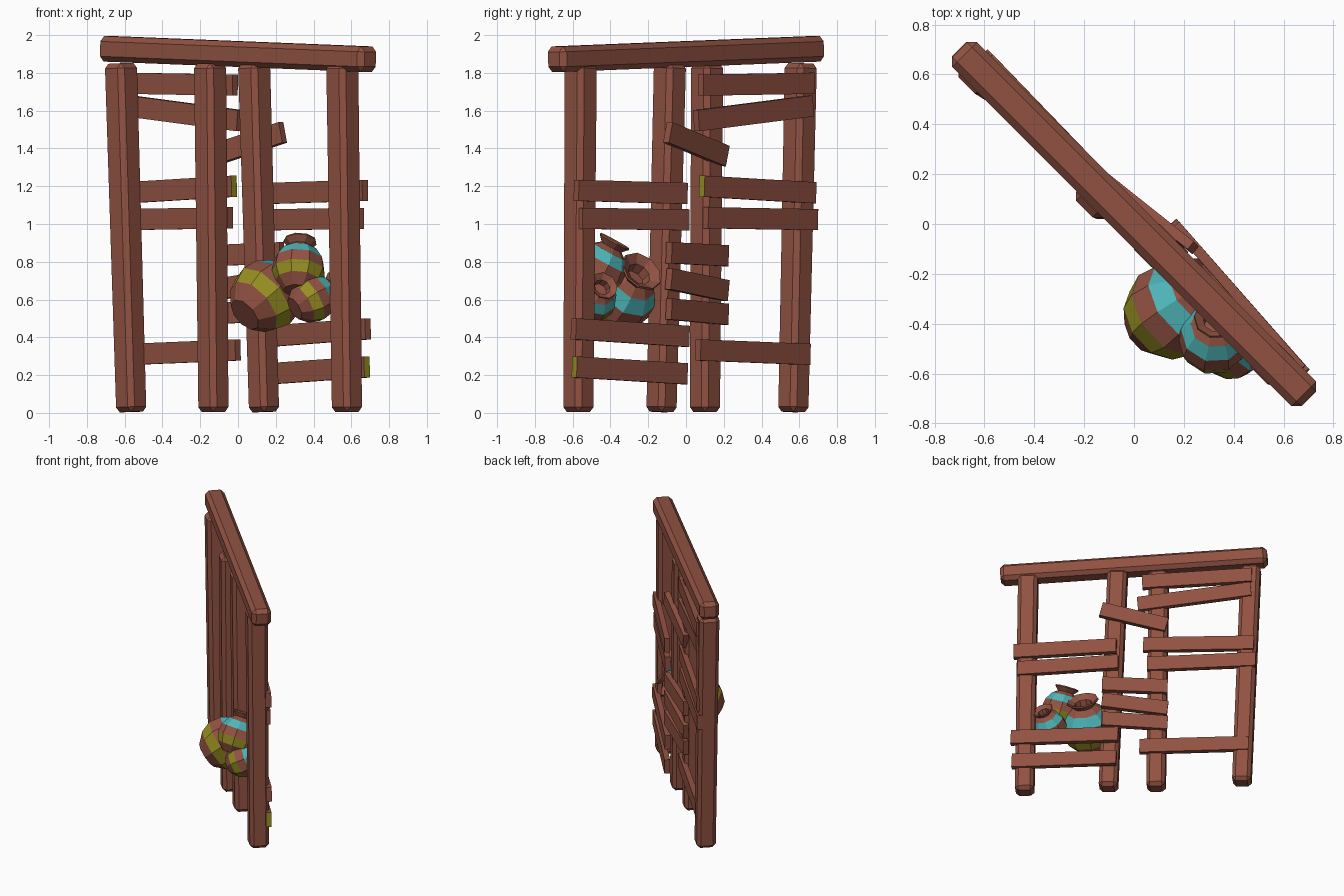
import bpy, bmesh, math
from mathutils import Vector

if "Cube" in bpy.data.objects:
    bpy.data.objects.remove(bpy.data.objects["Cube"])

S = math.sqrt(2)
N = Vector((1, 1, 0)) / S      # back of the frame
U = Vector((1, -1, 0)) / S     # along the frame


def material(name, rgb):
    m = bpy.data.materials.new(name)
    m.diffuse_color = (*rgb, 1)
    m.use_nodes = True
    m.node_tree.nodes["Principled BSDF"].inputs["Base Color"].default_value = m.diffuse_color
    return m


MATS = [material("brown clay", (0.285, 0.085, 0.055)),
        material("olive", (0.30, 0.27, 0.015)),
        material("teal", (0.075, 0.46, 0.48))]


def finish(name, bm):
    bmesh.ops.recalc_face_normals(bm, faces=bm.faces)
    me = bpy.data.meshes.new(name)
    bm.to_mesh(me)
    bm.free()
    for m in MATS:
        me.materials.append(m)
    ob = bpy.data.objects.new(name, me)
    bpy.context.collection.objects.link(ob)
    return ob


def bar(name, p, q, depth, height, bevel=0, taper=1, olive_end=False):
    """Box from p to q; depth runs across the frame, height is the other side."""
    d = (q - p).normalized()
    side = d.cross(N).normalized()
    n = side.cross(d).normalized()
    bm = bmesh.new()
    rings = []
    for c, k in ((p, taper), (q, 1)):
        rings.append([bm.verts.new(c + n * a * depth * k / 2 + side * b * height * k / 2)
                      for a, b in ((-1, -1), (1, -1), (1, 1), (-1, 1))])
    first = bm.faces.new(rings[0])
    bm.faces.new(rings[1])
    if olive_end:
        first.material_index = 1
    for i in range(4):
        j = (i + 1) % 4
        bm.faces.new((rings[0][i], rings[0][j], rings[1][j], rings[1][i]))
    bmesh.ops.recalc_face_normals(bm, faces=bm.faces)
    if bevel:
        bmesh.ops.bevel(bm, geom=bm.edges[:], offset=bevel, segments=1,
                        affect='EDGES', clamp_overlap=True)
    return finish(name, bm)


# Top beam
bar("top_beam", U * -0.99 + Vector((0, 0, 1.928)), U * 0.99 + Vector((0, 0, 1.872)),
    0.14, 0.135, 0.028)

# Leaning posts: bottom x, y and top x, y
for i, (bx, by, tx, ty) in enumerate([(-0.565, 0.568, -0.62, 0.608),
                                      (-0.13, 0.10, -0.148, 0.112),
                                      (0.138, -0.13, 0.085, -0.085),
                                      (0.577, -0.57, 0.552, -0.557)]):
    bar(f"post_{i + 1}", Vector((bx, by, 0.005)), Vector((tx, ty, 1.85)),
        0.146, 0.146, 0.026, taper=0.95)

# Planks on the back: start y, z, then end y, z; bays set the depth at each end
T = 0.04
BAYS = {"left": (0.045, 0.06), "middle": (0.10, 0.045), "right": (0.065, 0.115)}
PLANKS = [("left", 0.065, 1.735, 0.68, 1.745, 0),
          ("left", 0.04, 1.547, 0.675, 1.625, 0),
          ("middle", -0.11, 1.485, 0.22, 1.36, 0),
          ("left", 0.07, 1.20, 0.69, 1.165, 1),
          ("left", 0.09, 1.033, 0.70, 1.023, 0),
          ("right", -0.595, 1.178, 0.01, 1.162, 0),
          ("right", -0.575, 1.03, 0.02, 1.022, 0),
          ("middle", -0.105, 0.848, 0.225, 0.832, 0),
          ("middle", -0.105, 0.71, 0.225, 0.647, 0),
          ("middle", -0.105, 0.55, 0.225, 0.522, 0),
          ("right", -0.61, 0.445, 0.02, 0.405, 0),
          ("right", -0.605, 0.243, 0.01, 0.207, 1),
          ("left", 0.05, 0.333, 0.66, 0.31, 0)]
for i, (bay, y1, z1, y2, z2, olive) in enumerate(PLANKS):
    n1, n2 = BAYS[bay]
    p = U * (n1 - T / 2 - S * y1) + N * n1 + Vector((0, 0, z1))
    q = U * (n2 + T / 2 - S * y2) + N * n2 + Vector((0, 0, z2))
    bar(f"plank_{i + 1}", p, q, T, 0.112, olive_end=bool(olive))

# Banded pots: radius and height along the axis for a body radius of 1
PROFILE = [(0.5, -0.9), (0.85, -0.52), (1, -0.1), (0.93, 0.35), (0.68, 0.74),
           (0.42, 0.93), (0.62, 1.14), (0.6, 1.2), (0.34, 1.04), (0.3, 0.75)]
BANDS = {1: 1, 3: 2}           # profile segment -> material
SIDES = 9


def pot(name, centre, axis, r):
    bm = bmesh.new()
    rings = [[bm.verts.new((pr * math.cos(2 * math.pi * k / SIDES),
                            pr * math.sin(2 * math.pi * k / SIDES), h))
              for k in range(SIDES)] for pr, h in PROFILE]
    for s, (a, b) in enumerate(zip(rings, rings[1:])):
        for k in range(SIDES):
            j = (k + 1) % SIDES
            f = bm.faces.new((a[k], a[j], b[j], b[k]))
            f.material_index = BANDS.get(s, 0)
    bm.faces.new(rings[0])
    bm.faces.new(rings[-1])
    rot = Vector(axis).to_track_quat('Z', 'Y')
    for v in bm.verts:
        v.co = rot @ (v.co * r) + Vector(centre)
    return finish(name, bm)


pot("large_pot", (0.15, -0.35, 0.62), (0.65, 0.5, 0.57), 0.195)
pot("upper_pot", (0.32, -0.46, 0.76), (0.05, 0.47, 0.86), 0.145)
pot("right_pot", (0.395, -0.495, 0.605), (0.75, 0.36, 0.42), 0.13)
